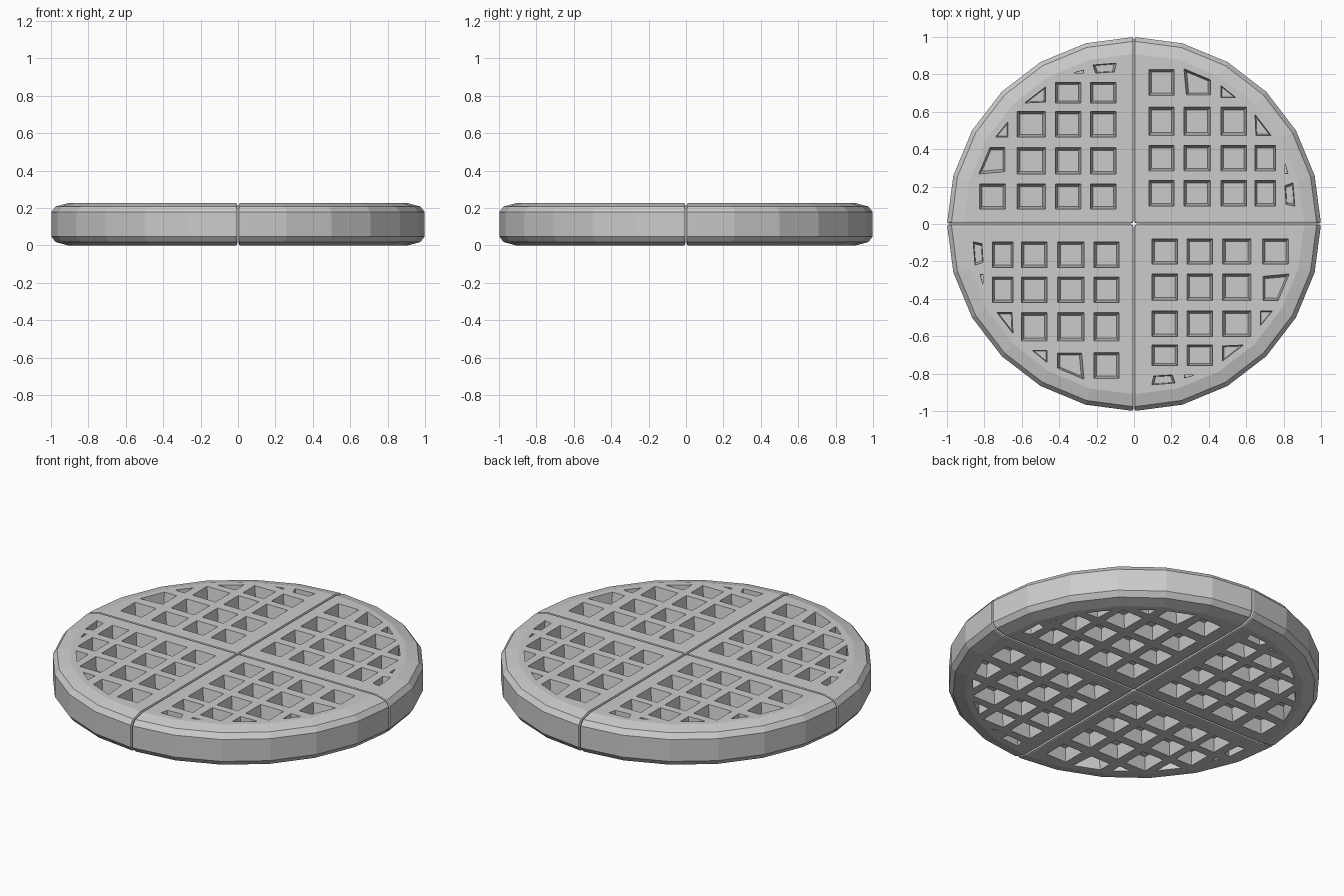
import bpy, bmesh, math
from mathutils import Vector, Matrix

cube = bpy.data.objects.get("Cube")
if cube:
    bpy.data.objects.remove(cube, do_unlink=True)

HEIGHT, DEPTH, GAP, SIDES = 0.226, 0.075, 0.004, 24

grey = bpy.data.materials.new("waffle grey")
grey.use_nodes = True
grey.diffuse_color = (0.6, 0.6, 0.6, 1)
grey.node_tree.nodes["Principled BSDF"].inputs["Base Color"].default_value = (0.6, 0.6, 0.6, 1)


def make_object(name, bm):
    bmesh.ops.recalc_face_normals(bm, faces=bm.faces)
    mesh = bpy.data.meshes.new(name)
    bm.to_mesh(mesh)
    bm.free()
    mesh.materials.append(grey)
    obj = bpy.data.objects.new(name, mesh)
    bpy.context.collection.objects.link(obj)
    return obj


def loft(bm, rings):
    """Closed solid through a stack of rings of equal length."""
    rings = [[bm.verts.new(p) for p in ring] for ring in rings]
    for low, high in zip(rings, rings[1:]):
        for i in range(len(low)):
            j = (i + 1) % len(low)
            bm.faces.new((low[i], low[j], high[j], high[i]))
    bm.faces.new(rings[0][::-1])
    bm.faces.new(rings[-1])


def quarter_body():
    """Faceted disc with a chamfered rim, cut down to one quarter."""
    bm = bmesh.new()
    half = [(0.91, 0), (0.977, 0.018), (1.0, 0.048)]
    profile = half + [(r, HEIGHT - z) for r, z in reversed(half)]
    loft(bm, [[(r * math.cos(math.tau * i / SIDES), r * math.sin(math.tau * i / SIDES), z)
               for i in range(SIDES)] for r, z in profile])
    for axis in (Vector((1, 0, 0)), Vector((0, 1, 0))):
        bmesh.ops.bisect_plane(bm, geom=bm.verts[:] + bm.edges[:] + bm.faces[:],
                               plane_co=axis * GAP, plane_no=axis, clear_inner=True)
        bmesh.ops.holes_fill(bm, edges=[e for e in bm.edges if e.is_boundary], sides=0)
    # Soften the edges of both cut walls
    cut = [e for e in bm.edges
           if any(all(abs(v.co[k] - GAP) < 1e-5 for v in e.verts) for k in (0, 1))]
    bmesh.ops.bevel(bm, geom=cut, offset=0.009, segments=2, profile=0.5, affect='EDGES')
    return make_object("waffle_quarter", bm)


def pocket_outlines():
    columns = [(0.08, 0.214), (0.267, 0.408), (0.465, 0.602), (0.647, 0.757)]
    rows = [(0.095, 0.233), (0.284, 0.42), (0.473, 0.625), (0.687, 0.826)]
    per_row = (4, 4, 3, 1)
    shapes = [[(a, c), (b, c), (b, d), (a, d)]
              for (c, d), n in zip(rows, per_row) for a, b in columns[:n]]
    # Pockets trimmed by the round rim
    shapes += [
        [(0.28, 0.69), (0.41, 0.69), (0.41, 0.77), (0.267, 0.83)],
        [(0.465, 0.675), (0.545, 0.675), (0.465, 0.74)],
        [(0.652, 0.473), (0.733, 0.473), (0.647, 0.585)],
        [(0.807, 0.27), (0.823, 0.27), (0.807, 0.325)],
        [(0.813, 0.105), (0.86, 0.095), (0.85, 0.22), (0.807, 0.205)],
    ]
    return shapes


def pocket_cutter():
    """Tapered pits sunk into the top and the underside."""
    bm = bmesh.new()
    for shape in pocket_outlines():
        mid = sum((Vector(p) for p in shape), Vector((0, 0))) / len(shape)

        def ring(scale, z):
            return [(*(mid + (Vector(p) - mid) * scale), z) for p in shape]

        loft(bm, [ring(0.8, HEIGHT - DEPTH), ring(1, HEIGHT), ring(1.04, HEIGHT + 0.02)])
        loft(bm, [ring(1.04, -0.02), ring(1, 0), ring(0.8, DEPTH)])
    cutter = make_object("pocket_cutter", bm)
    cutter.hide_render = True
    return cutter


# Sink the pockets into one quarter
quarter = quarter_body()
cutter = pocket_cutter()
boolean = quarter.modifiers.new("pockets", 'BOOLEAN')
boolean.operation = 'DIFFERENCE'
boolean.solver = 'EXACT'
boolean.object = cutter
bpy.context.view_layer.update()
carved = bpy.data.meshes.new_from_object(
    quarter.evaluated_get(bpy.context.evaluated_depsgraph_get()))
quarter.modifiers.clear()
quarter.data = carved
bpy.data.objects.remove(cutter, do_unlink=True)

# Turn the quarter round the centre
names = ("back_left", "back_right", "front_right", "front_left")
quarter.name = "waffle_quarter_" + names[0]
for i in range(1, 4):
    mesh = carved.copy()
    mesh.transform(Matrix.Rotation(i * math.pi / 2, 4, 'Z'))
    bpy.context.collection.objects.link(bpy.data.objects.new("waffle_quarter_" + names[i], mesh))
